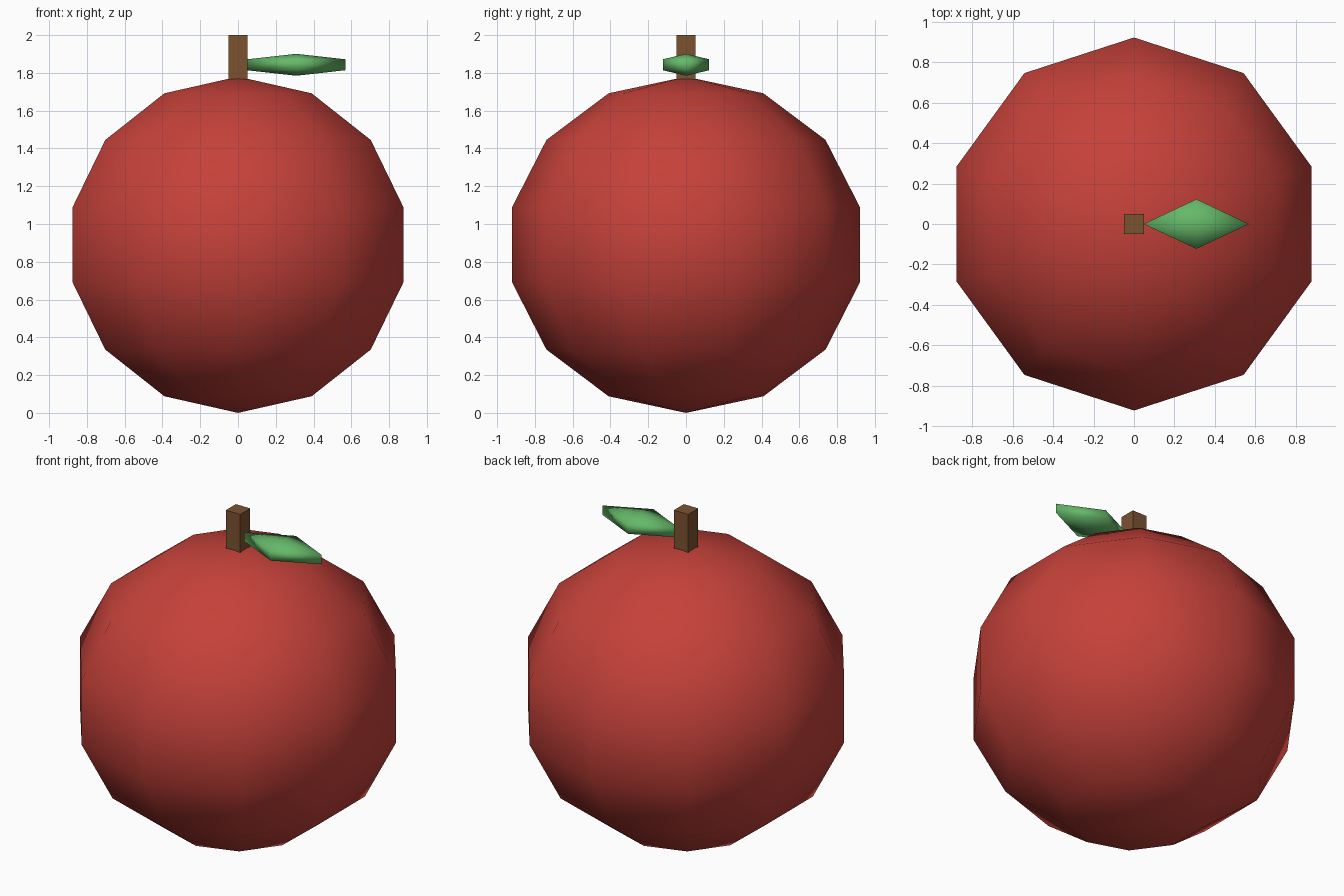
import bpy

cube = bpy.data.objects.get("Cube")
if cube:
    bpy.data.objects.remove(cube, do_unlink=True)


def material(name, rgb):
    mat = bpy.data.materials.new(name)
    mat.use_nodes = True
    colour = (*rgb, 1.0)
    mat.diffuse_color = colour
    mat.node_tree.nodes["Principled BSDF"].inputs["Base Color"].default_value = colour
    return mat


def finish(name, mat, scale, smooth):
    obj = bpy.context.object
    obj.name = obj.data.name = name
    obj.scale = scale
    bpy.ops.object.transform_apply(location=False, rotation=False, scale=True)
    obj.data.materials.append(mat)
    if smooth:
        bpy.ops.object.shade_smooth()
    return obj


def ellipsoid(name, mat, segments, rings, centre, radii):
    bpy.ops.mesh.primitive_uv_sphere_add(
        segments=segments, ring_count=rings, radius=1, location=centre)
    return finish(name, mat, radii, True)


red = material("fruit red", (0.56, 0.053, 0.042))
brown = material("stem brown", (0.20, 0.085, 0.03))
green = material("leaf green", (0.13, 0.48, 0.14))

# Round fruit body
body = ellipsoid("fruit_body", red, 10, 7, (0, 0, 0.89), (0.945, 0.945, 0.89))
# The widest points of the ten sides lie on the x axis
# Pointed leaf beside the stem
ellipsoid("leaf", green, 4, 3, (0.308, 0, 1.843), (0.30, 0.142, 0.058))

# Square stem
bpy.ops.mesh.primitive_cube_add(size=1, location=(0, 0, 1.88))
finish("stem", brown, (0.098, 0.098, 0.24), False)
